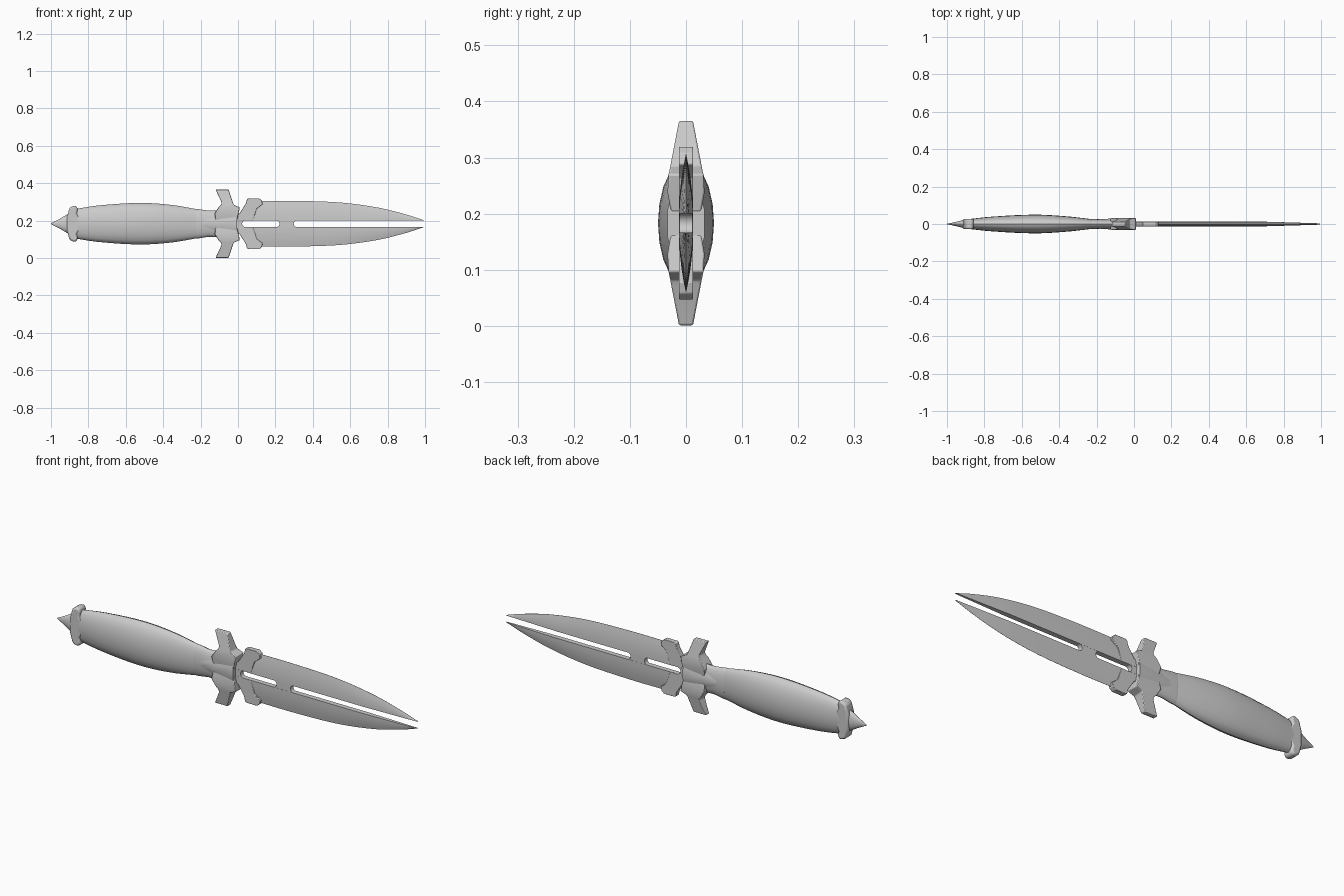
import bpy, bmesh, math

if "Cube" in bpy.data.objects:
    bpy.data.objects.remove(bpy.data.objects["Cube"])

MID = 0.183      # height of the dagger's long axis
SLOT = 0.017     # half height of the slot between the prongs

steel = bpy.data.materials.new("grey steel")
steel.use_nodes = True
steel.diffuse_color = (0.6, 0.6, 0.6, 1)
steel.node_tree.nodes["Principled BSDF"].inputs["Base Color"].default_value = (0.6, 0.6, 0.6, 1)


def finish(name, bm, angle=35, bevel=0):
    """Turn a bmesh into a shaded object."""
    bmesh.ops.recalc_face_normals(bm, faces=bm.faces)
    mesh = bpy.data.meshes.new(name)
    bm.to_mesh(mesh)
    bm.free()
    obj = bpy.data.objects.new(name, mesh)
    bpy.context.collection.objects.link(obj)
    mesh.materials.append(steel)
    if bevel:
        mod = obj.modifiers.new("soft edges", "BEVEL")
        mod.width, mod.segments, mod.limit_method = bevel, 2, "ANGLE"
    bpy.ops.object.select_all(action="DESELECT")
    obj.select_set(True)
    bpy.context.view_layer.objects.active = obj
    bpy.ops.object.shade_smooth_by_angle(angle=math.radians(angle))
    return obj


def loft(name, rings, angle=35, bevel=0):
    """Skin closed rings of equal point count, z measured from the axis."""
    bm = bmesh.new()
    rows = [[bm.verts.new((x, y, z + MID)) for x, y, z in ring] for ring in rings]
    n = len(rows[0])
    for a, b in zip(rows, rows[1:]):
        for i in range(n):
            j = (i + 1) % n
            bm.faces.new((a[i], a[j], b[j], b[i]))
    bm.faces.new(rows[0])
    bm.faces.new(rows[-1])
    return finish(name, bm, angle, bevel)


def plate(name, outline, half, bevel=0):
    """Extrude an x-z outline to both sides of y = 0."""
    return loft(name, [[(x, s * half, z) for x, z in outline] for s in (-1, 1)], 35, bevel)


def oval(x, ry, rz, n=20):
    return [(x, ry * math.cos(2 * math.pi * i / n), rz * math.sin(2 * math.pi * i / n))
            for i in range(n)]


def smooth_value(points, x):
    """Ease through a short list of (x, value) points."""
    for k in range(len(points) - 1):
        (x0, v0), (x1, v1) = points[k], points[k + 1]
        if x <= x1:
            before, after = points[max(k - 1, 0)], points[min(k + 2, len(points) - 1)]
            m0 = (v1 - before[1]) / (x1 - before[0]) * (x1 - x0)
            m1 = (after[1] - v0) / (after[0] - x0) * (x1 - x0)
            t = (x - x0) / (x1 - x0)
            return (v0 * (2*t**3 - 3*t**2 + 1) + m0 * (t**3 - 2*t*t + t)
                    + v1 * (3*t*t - 2*t**3) + m1 * (t**3 - t*t))
    return points[-1][1]


# Grip: a swelling oval
grip_z = [(-0.88, 0.077), (-0.75, 0.097), (-0.53, 0.111), (-0.36, 0.101), (-0.21, 0.076)]
grip_y = [(-0.88, 0.027), (-0.75, 0.040), (-0.53, 0.050), (-0.36, 0.041), (-0.21, 0.024)]
grip_x = [-0.88 + 0.67 * i / 16 for i in range(17)]
loft("grip", [oval(x, smooth_value(grip_y, x), smooth_value(grip_z, x)) for x in grip_x])

# Collar between grip and guard
loft("collar", [oval(-0.225, 0.026, 0.079), oval(-0.215, 0.027, 0.079),
                oval(-0.16, 0.024, 0.070), oval(-0.07, 0.026, 0.072)])

# Pommel: spike and curled cap
loft("pommel_spike", [oval(-1.0, 0.001, 0.002), oval(-0.95, 0.012, 0.028),
                      oval(-0.91, 0.022, 0.052), oval(-0.87, 0.027, 0.062)])
half_cap = [(-0.915, 0.035), (-0.908, 0.058), (-0.902, 0.084), (-0.885, 0.094),
            (-0.866, 0.097), (-0.856, 0.078), (-0.862, 0.055), (-0.845, 0.030)]
plate("pommel_cap", half_cap + [(x, -z) for x, z in reversed(half_cap)], 0.028, 0.009)

# Guard wings: (distance from axis, x start, x end, half thickness)
wing = [(0.02, -0.12, -0.005, 0.027), (0.055, -0.125, 0.003, 0.033),
        (0.087, -0.105, 0.010, 0.031), (0.101, -0.092, -0.022, 0.028),
        (0.112, -0.087, -0.027, 0.026), (0.182, -0.120, -0.050, 0.0125)]
for side, label in ((1, "upper"), (-1, "lower")):
    loft(label + "_guard_wing",
         [[(a, -t, side * d), (b, -t, side * d), (b, t, side * d), (a, t, side * d)]
          for d, a, b, t in wing], 25, 0.003)

# Tapered centre ridge of the guard
loft("guard_ridge", [[(x, y * ry, z * rz) for y, z in
                      ((-1, -.45), (-1, .45), (-.75, 1), (.75, 1), (1, .45), (1, -.45), (.75, -1), (-.75, -1))]
                     for x, ry, rz in ((-0.20, 0.024, 0.025), (-0.11, 0.030, 0.035), (-0.005, 0.033, 0.055))], 25)

# Blade root: one shoulder block on each side of the slot
shoulder = [(-0.03, SLOT), (-0.03, 0.045), (0.008, 0.055), (0.025, 0.082), (0.042, 0.108),
            (0.048, 0.132), (0.058, 0.136), (0.113, 0.136), (0.127, 0.125),
            (0.132, 0.105), (0.100, 0.080), (0.080, SLOT)]
edge = [(0.06, 0.121), (0.30, 0.122), (0.55, 0.113), (0.75, 0.086), (0.90, 0.049), (0.995, 0.018)]


def prong_ring(x, side):
    """Lens-shaped section from the slot out to the cutting edge."""
    outer = max(smooth_value(edge, x), SLOT + 0.001)
    body = 0.012 * min(1, 0.25 + (1.0 - x) * 2.5)
    steps = [i / 5 for i in range(6)]
    front = [(SLOT + (outer - SLOT) * t, body * (1 - t * t) + 0.0004) for t in steps]
    return ([(x, -y, side * z) for z, y in front]
            + [(x, y, side * z) for z, y in reversed(front)])


prong_x = [0.06 + 0.935 * i / 32 for i in range(33)]
for side, label in ((1, "upper"), (-1, "lower")):
    plate(label + "_blade_shoulder", [(x, side * z) for x, z in shoulder], 0.0128, 0.002)
    loft(label + "_blade_prong", [prong_ring(x, side) for x in prong_x], 30)


def hollow(x, direction):
    """Rounded end of a slot."""
    return [(x - direction * SLOT * (1 - math.cos(a)) , SLOT * math.sin(a) * 1.05)
            for a in [math.pi * (i / 8 - 0.5) for i in range(9)]]


# Webs closing the slot
plate("blade_web", hollow(0.222, 1) + list(reversed(hollow(0.298, -1))), 0.0118)
plate("blade_root", [(-0.04, -0.018)] + hollow(0.022, -1) + [(-0.04, 0.018)], 0.0122)
